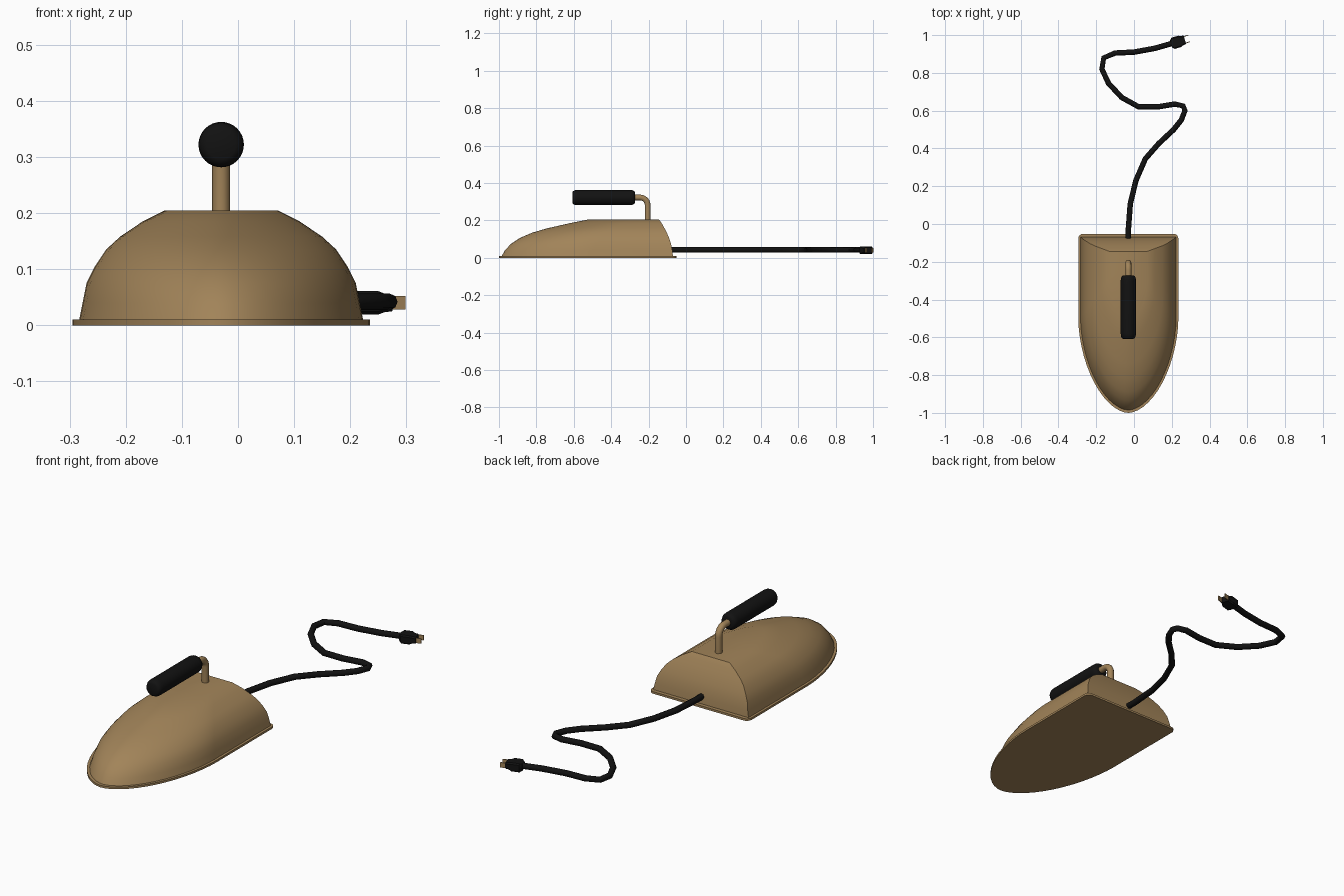
import bpy, bmesh, math
from mathutils import Vector, Matrix

if "Cube" in bpy.data.objects:
    bpy.data.objects.remove(bpy.data.objects["Cube"])

CX = -0.03  # iron centre line


def material(name, rgb):
    m = bpy.data.materials.new(name)
    m.diffuse_color = (*rgb, 1)
    m.use_nodes = True
    m.node_tree.nodes["Principled BSDF"].inputs["Base Color"].default_value = m.diffuse_color
    return m


bronze = material("bronze", (0.36, 0.23, 0.10))
black = material("black", (0.006, 0.006, 0.006))


def loft(name, loops, mat, angle=35, matrix=Matrix()):
    """Skin a stack of equal-length loops and cap both ends."""
    bm = bmesh.new()
    rings = [[bm.verts.new(p) for p in lp] for lp in loops]
    n = len(rings[0])
    for a, b in zip(rings, rings[1:]):
        for i in range(n):
            j = (i + 1) % n
            bm.faces.new((a[i], a[j], b[j], b[i]))
    bm.faces.new(rings[0])
    bm.faces.new(rings[-1])
    bmesh.ops.recalc_face_normals(bm, faces=bm.faces)
    me = bpy.data.meshes.new(name)
    bm.to_mesh(me)
    bm.free()
    ob = bpy.data.objects.new(name, me)
    bpy.context.collection.objects.link(ob)
    me.materials.append(mat)
    ob.matrix_world = matrix
    smooth(ob, angle)
    return ob


def smooth(ob, angle):
    bpy.ops.object.select_all(action='DESELECT')
    ob.select_set(True)
    bpy.context.view_layer.objects.active = ob
    bpy.ops.object.shade_smooth_by_angle(angle=math.radians(angle))


def outline(z, w, front, back, shoulder, r=0.0, steps=28):
    """Iron-shaped loop: square back, straight sides, pointed oval nose."""
    pts = []
    e = 2 / 1.8
    for i in range(steps + 1):
        t = math.pi * i / steps
        c, s = math.cos(t), math.sin(t)
        x = w * math.copysign(abs(c) ** e, c)
        y = shoulder + (front - shoulder) * abs(s) ** e
        pts.append((CX + x, y, z))
    corner = range(5) if r else [0]
    for i in corner:
        a = math.pi - math.pi / 2 * i / 4
        pts.append((CX - w + r + r * math.cos(a), back - r + r * math.sin(a), z))
    for i in corner:
        a = math.pi / 2 - math.pi / 2 * i / 4
        pts.append((CX + w - r + r * math.cos(a), back - r + r * math.sin(a), z))
    return pts


def tube(name, pts, radius, mat, res=3):
    cu = bpy.data.curves.new(name, 'CURVE')
    cu.dimensions = '3D'
    cu.bevel_depth = radius
    cu.bevel_resolution = res
    cu.use_fill_caps = True
    sp = cu.splines.new('POLY')
    sp.points.add(len(pts) - 1)
    for p, q in zip(sp.points, pts):
        p.co = (*q, 1)
    ob = bpy.data.objects.new(name, cu)
    bpy.context.collection.objects.link(ob)
    bpy.ops.object.select_all(action='DESELECT')
    ob.select_set(True)
    bpy.context.view_layer.objects.active = ob
    bpy.ops.object.convert(target='MESH')
    ob = bpy.context.object
    ob.data.materials.clear()
    ob.data.materials.append(mat)
    smooth(ob, 50)
    return ob


# sole plate
loft("sole_plate", [outline(z, 0.265, -1.0, -0.052, -0.5, 0.025)
                    for z in (0, 0.01)], bronze)

# domed body: z, half width, front, back, shoulder
levels = [(0.01, 0.253, -0.985, -0.07, -0.50),
          (0.04, 0.247, -0.968, -0.073, -0.49),
          (0.075, 0.24, -0.935, -0.08, -0.48),
          (0.105, 0.225, -0.89, -0.09, -0.46),
          (0.135, 0.205, -0.82, -0.103, -0.43),
          (0.158, 0.18, -0.74, -0.115, -0.40),
          (0.185, 0.14, -0.62, -0.13, -0.34),
          (0.205, 0.10, -0.52, -0.145, -0.29)]
loft("iron_body", [outline(*l) for l in levels], bronze)

# bent handle post
bend = [(CX, -0.245 + 0.04 * math.cos(a), 0.282 + 0.04 * math.sin(a))
        for a in (math.pi / 2 * i / 6 for i in range(7))]
tube("handle_post", [(CX, -0.205, 0.195)] + bend + [(CX, -0.29, 0.322)],
     0.016, bronze)

# grip with rounded ends
grip = [(-0.608, 0.026), (-0.604, 0.034), (-0.594, 0.039), (-0.58, 0.0405),
        (-0.30, 0.0405), (-0.286, 0.039), (-0.276, 0.034), (-0.272, 0.026)]
loft("handle_grip", [[(CX + r * math.cos(2 * math.pi * i / 32), y,
                       0.322 + r * math.sin(2 * math.pi * i / 32))
                      for i in range(32)] for y, r in grip], black, 50)

# power cord
path = [(-.03, -.10), (-.03, -.03), (-.02, .105), (.01, .23), (.06, .345),
        (.13, .425), (.21, .5), (.25, .55), (.27, .6), (.26, .625),
        (.215, .635), (.125, .62), (.025, .62), (-.065, .67), (-.135, .745),
        (-.17, .82), (-.16, .88), (-.1, .905), (0, .91), (.11, .93), (.215, .96)]
tube("power_cord", [(x, y, 0.042) for x, y in path], 0.0145, black, 2)

# plug, built along local x
frame = Matrix.Translation((0.235, 0.965, 0.04)) @ Matrix.Rotation(math.radians(17), 4, 'Z')


def plug_ring(u, w, h):
    c = 0.006
    q = [(w, h - c), (w - c, h), (-w + c, h), (-w, h - c),
         (-w, -h + c), (-w + c, -h), (w - c, -h), (w, -h + c)]
    return [(u, a, b) for a, b in q]


sections = [(-.04, .02, .016), (-.03, .031, .021), (.008, .031, .021),
            (.02, .025, .017), (.036, .024, .015)]
loft("plug", [plug_ring(*s) for s in sections], black, 30, frame)

# prongs
for side, label in ((-1, "right"), (1, "left")):
    v = side * 0.018
    loft("prong_" + label,
         [[(u, v - .002, -.012), (u, v + .002, -.012),
           (u, v + .002, .012), (u, v - .002, .012)] for u in (.03, .06)],
         bronze, 30, frame)
